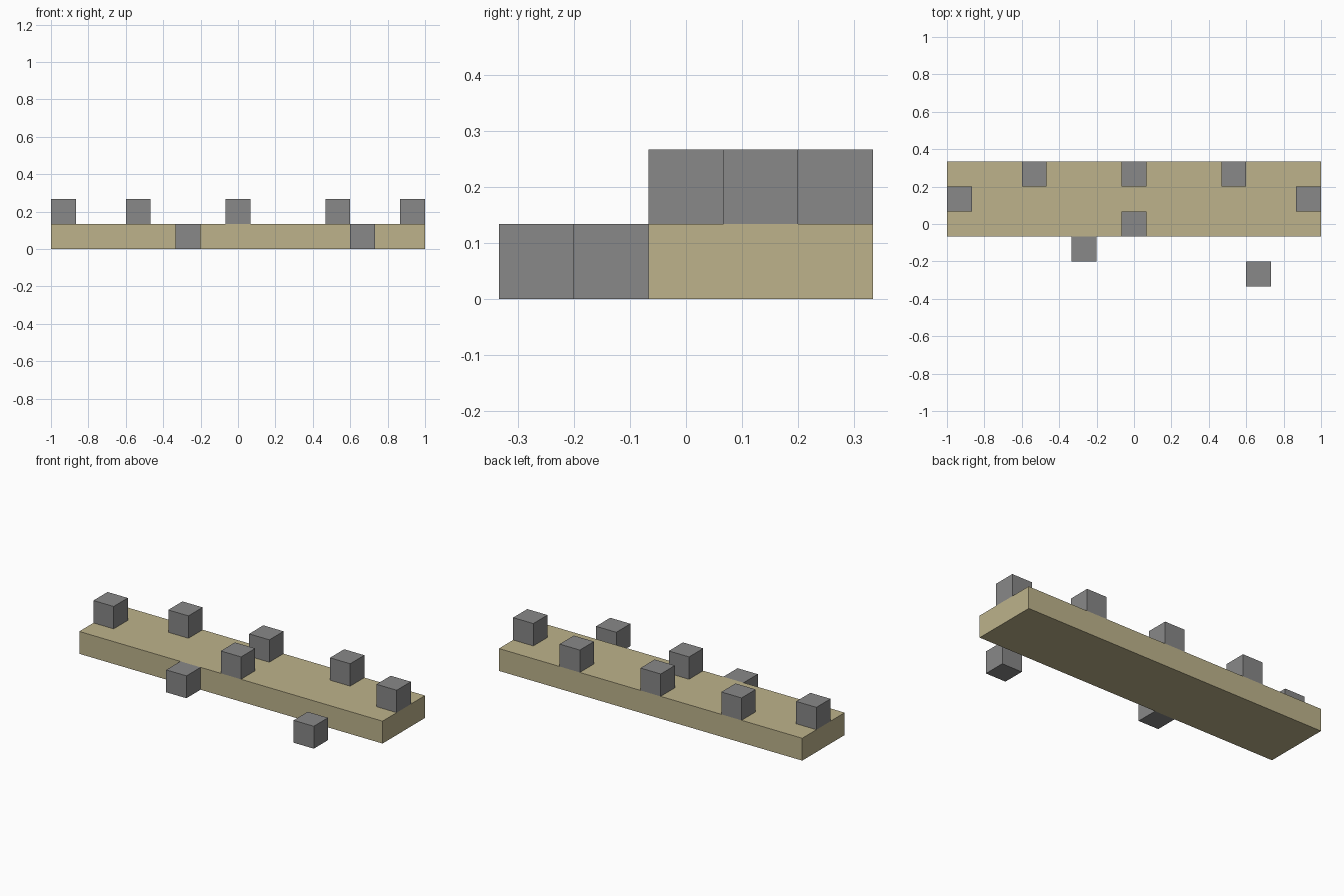
import bpy

U = 2 / 15  # edge length of one block

if "Cube" in bpy.data.objects:
    bpy.data.objects.remove(bpy.data.objects["Cube"], do_unlink=True)


def make_material(name, rgb):
    mat = bpy.data.materials.new(name)
    mat.use_nodes = True
    mat.diffuse_color = (*rgb, 1)
    mat.node_tree.nodes["Principled BSDF"].inputs["Base Color"].default_value = (*rgb, 1)
    return mat


def add_box(name, center, size, mat):
    """Box whose centre and size are given in block units."""
    bpy.ops.mesh.primitive_cube_add(size=1, location=[c * U for c in center])
    box = bpy.context.object
    box.name = name
    box.scale = [s * U for s in size]
    bpy.ops.object.transform_apply(location=False, rotation=False, scale=True)
    box.data.materials.append(mat)
    return box


sand = make_material("sand", (0.51, 0.45, 0.26))
stone = make_material("stone grey", (0.246, 0.246, 0.246))

# Long low platform
add_box("platform", (0, 1, 0.5), (15, 3, 1), sand)

# Blocks standing on the platform
top_blocks = {
    "right_end_block": (-7, 1),
    "back_right_block": (-4, 2),
    "back_middle_block": (0, 2),
    "back_left_block": (4, 2),
    "left_end_block": (7, 1),
    "front_middle_block": (0, 0),
}
for name, (x, y) in top_blocks.items():
    add_box(name, (x, y, 1.5), (1, 1, 1), stone)

# Blocks on the ground in front
ground_blocks = {"near_ground_block": (-2, -1), "far_ground_block": (5, -2)}
for name, (x, y) in ground_blocks.items():
    add_box(name, (x, y, 0.5), (1, 1, 1), stone)
